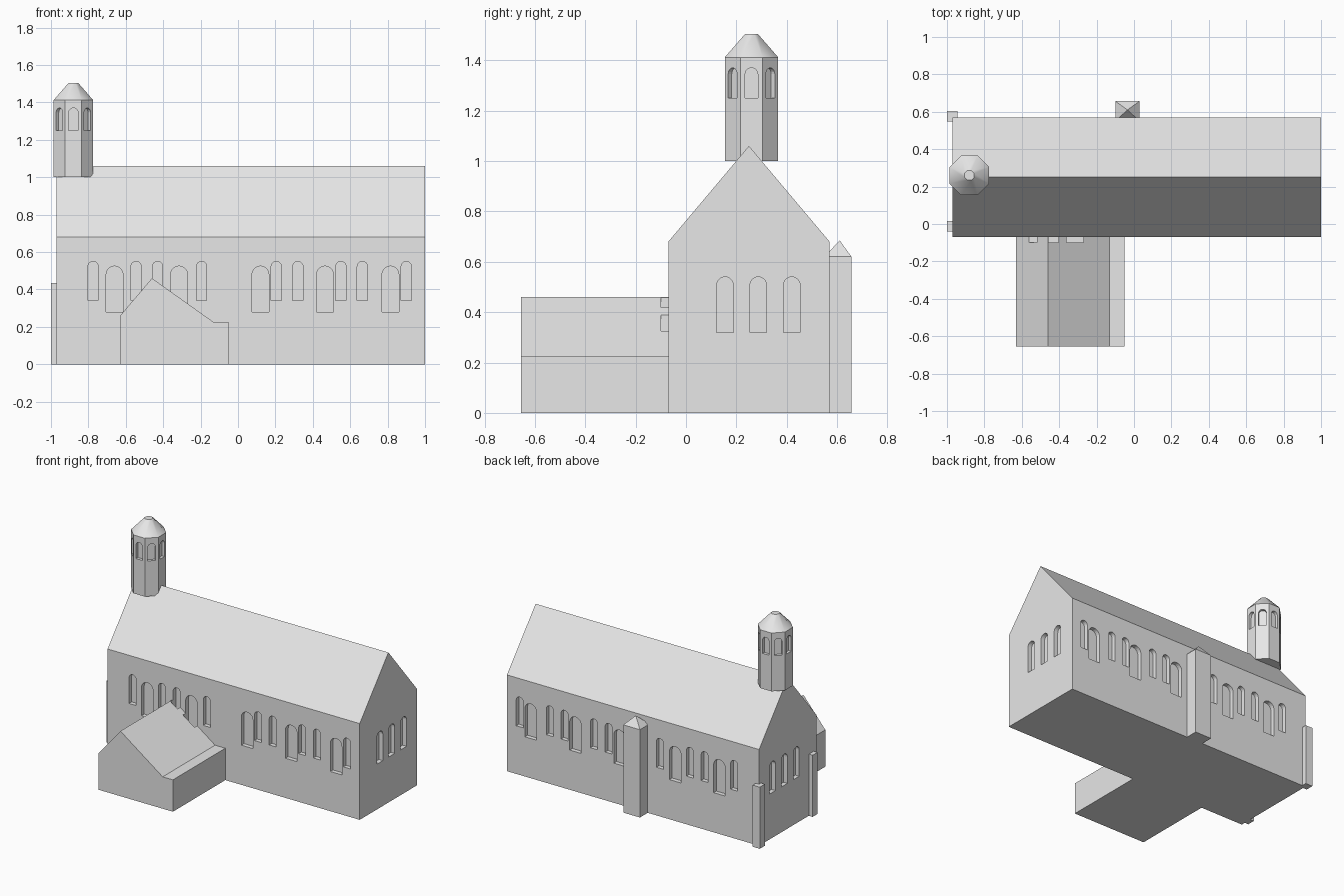
import bpy, bmesh, math
from mathutils import Vector, Matrix

if "Cube" in bpy.data.objects:
    bpy.data.objects.remove(bpy.data.objects["Cube"])

stone = bpy.data.materials.new("light_grey_stone")
stone.diffuse_color = (0.8, 0.8, 0.8, 1)
stone.use_nodes = True
stone.node_tree.nodes["Principled BSDF"].inputs["Base Color"].default_value = stone.diffuse_color


def finish(name, bm):
    bmesh.ops.recalc_face_normals(bm, faces=bm.faces[:])
    me = bpy.data.meshes.new(name)
    bm.to_mesh(me)
    bm.free()
    me.materials.append(stone)
    ob = bpy.data.objects.new(name, me)
    bpy.context.collection.objects.link(ob)
    return ob


def extrude(bm, pts, vec):
    """Closed prism from a 3D outline."""
    a = [bm.verts.new(p) for p in pts]
    b = [bm.verts.new(Vector(p) + Vector(vec)) for p in pts]
    bm.faces.new(a)
    bm.faces.new(b[::-1])
    n = len(a)
    for i in range(n):
        bm.faces.new((a[i], a[(i + 1) % n], b[(i + 1) % n], b[i]))


def prism(name, pts, vec):
    bm = bmesh.new()
    extrude(bm, pts, vec)
    return finish(name, bm)


def box(name, x0, x1, y0, y1, z0, z1):
    return prism(name, [(x0, y0, z0), (x1, y0, z0), (x1, y1, z0), (x0, y1, z0)], (0, 0, z1 - z0))


def arch(bm, x, y, angle, w, z0, z1, d):
    """Round-topped window cutter through a wall point, facing angle."""
    n = Vector((math.cos(angle), math.sin(angle), 0))
    u = Vector((-n.y, n.x, 0))
    r = w / 2
    outline = [(-r, z0), (r, z0)]
    outline += [(r * math.cos(math.pi * k / 10), z1 - r + r * math.sin(math.pi * k / 10)) for k in range(11)]
    c = Vector((x, y, 0)) - n * d
    extrude(bm, [c + u * s + Vector((0, 0, z)) for s, z in outline], n * 2 * d)


def cut(objects, bm):
    """Subtract the window cutters, then discard them."""
    cutter = finish("window_cutter", bm)
    cutter.hide_render = True
    for ob in objects:
        m = ob.modifiers.new("windows", 'BOOLEAN')
        m.operation, m.solver, m.object = 'DIFFERENCE', 'EXACT', cutter
    bpy.context.view_layer.update()
    dg = bpy.context.evaluated_depsgraph_get()
    meshes = [bpy.data.meshes.new_from_object(ob.evaluated_get(dg)) for ob in objects]
    for ob, me in zip(objects, meshes):
        ob.modifiers.clear()
        ob.data = me
    bpy.data.objects.remove(cutter)


# Nave and side annex
X0, X1, Y0, Y1 = -0.97, 1.0, -0.07, 0.57
nave = prism("nave", [(X0, Y0, 0), (X0, Y1, 0), (X0, Y1, 0.68), (X0, 0.25, 1.06), (X0, Y0, 0.68)],
             (X1 - X0, 0, 0))
annex = prism("side_annex", [(x, -0.655, z) for x, z in
              [(-0.63, 0), (-0.05, 0), (-0.05, 0.225), (-0.13, 0.225), (-0.46, 0.46), (-0.63, 0.26)]],
              (0, 0.595, 0))

# Window recesses: narrow and wide on the long walls, three on each gable
bm = bmesh.new()
for y, ang in ((Y0, -math.pi / 2), (Y1, math.pi / 2)):
    for x in (-0.775, -0.545, -0.43, -0.195, 0.205, 0.32, 0.55, 0.665, 0.90):
        arch(bm, x, y, ang, 0.055, 0.34, 0.55, 0.03)
    for x in (-0.66, -0.315, 0.12, 0.465, 0.815):
        arch(bm, x, y, ang, 0.09, 0.28, 0.525, 0.03)
for x, ang in ((X0, math.pi), (X1, 0)):
    for y in (0.155, 0.287, 0.42):
        arch(bm, x, y, ang, 0.066, 0.32, 0.54, 0.03)
cut([nave, annex], bm)

# Octagonal bell tower with a window in each face
TX, TY, A = -0.88, 0.26, 0.106
R = A / math.cos(math.pi / 8)


def ring(r, z):
    return [(TX + r * math.cos(math.pi * (k + 0.5) / 4), TY + r * math.sin(math.pi * (k + 0.5) / 4), z)
            for k in range(8)]


tower = prism("bell_tower", ring(R, 1.0), (0, 0, 0.412))
bm = bmesh.new()
for k in range(8):
    a = k * math.pi / 4
    arch(bm, TX + A * math.cos(a), TY + A * math.sin(a), a, 0.05, 1.25, 1.37, 0.02)
cut([tower], bm)

# Smooth tower cap
bm = bmesh.new()
lo, hi = ([bm.verts.new(p) for p in ring(r, z)] for r, z in ((R, 1.412), (0.028, 1.504)))
bm.faces.new(lo)
bm.faces.new(hi)
for i in range(8):
    j = (i + 1) % 8
    bm.faces.new((lo[i], lo[j], hi[j], hi[i])).smooth = True
finish("tower_cap", bm)

# Rear chimney with pyramid top
box("rear_chimney", -0.10, 0.03, 0.55, 0.657, 0, 0.62)
bm = bmesh.new()
base = [bm.verts.new(p) for p in [(-0.10, 0.55, 0.62), (0.03, 0.55, 0.62), (0.03, 0.657, 0.62), (-0.10, 0.657, 0.62)]]
tip = bm.verts.new((-0.035, 0.61, 0.685))
bm.faces.new(base)
for i in range(4):
    bm.faces.new((base[i], base[(i + 1) % 4], tip))
finish("chimney_top", bm)

# Gable-end pillars
box("corner_pillar", -1.0, -0.945, 0.548, 0.605, 0, 0.435)
box("front_pillar", -1.0, -0.945, -0.04, 0.015, 0, 0.435)
